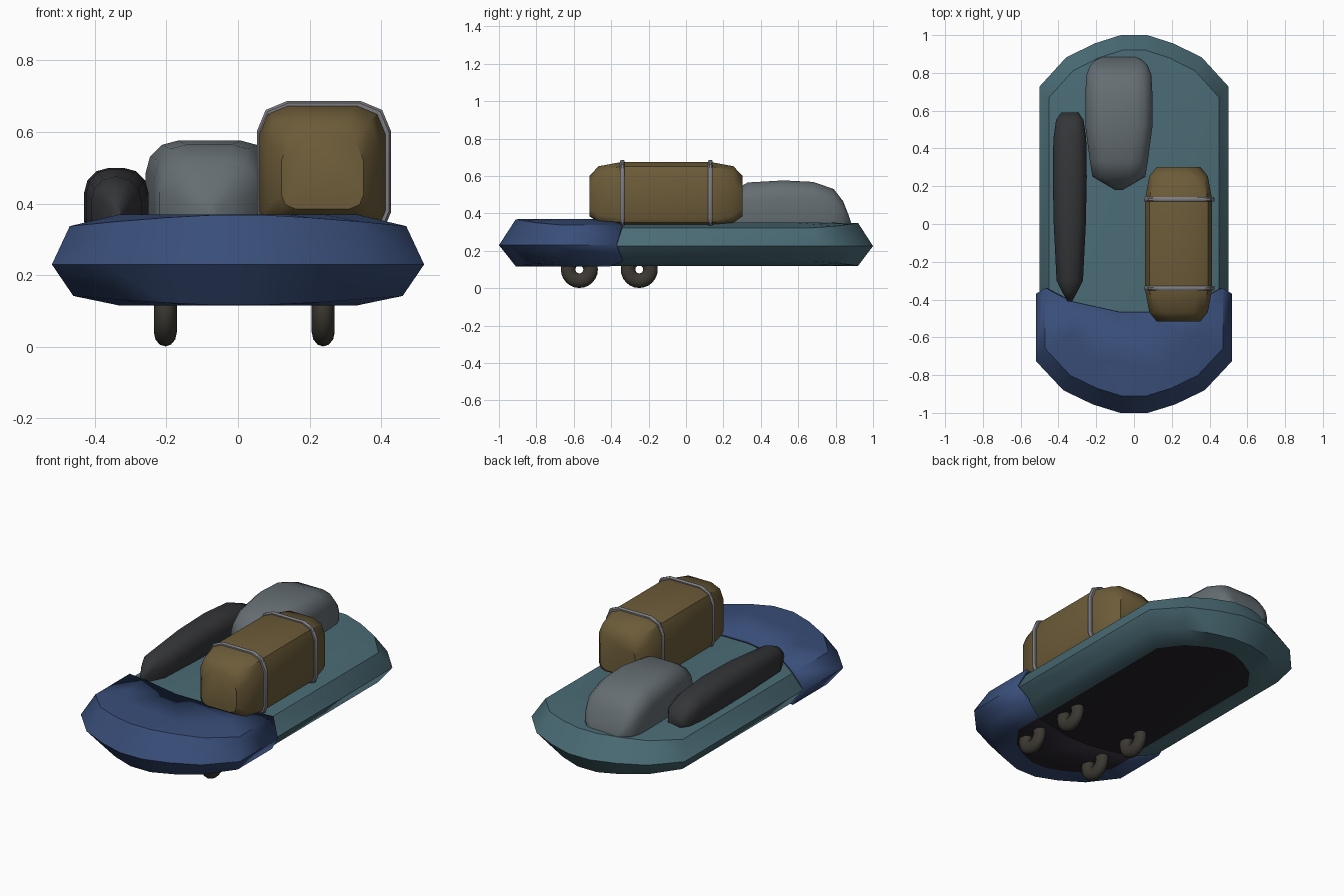
import bpy, bmesh, math

if "Cube" in bpy.data.objects:
    bpy.data.objects.remove(bpy.data.objects["Cube"])


def material(name, rgb):
    m = bpy.data.materials.new(name)
    m.diffuse_color = (*rgb, 1)
    m.use_nodes = True
    m.node_tree.nodes["Principled BSDF"].inputs["Base Color"].default_value = m.diffuse_color
    return m


TEAL = material("teal", (0.07, 0.15, 0.18))
NAVY = material("navy", (0.04, 0.075, 0.19))
TAN = material("tan", (0.15, 0.105, 0.04))
GREY = material("grey", (0.13, 0.155, 0.17))
DARK = material("charcoal", (0.035, 0.036, 0.04))
STRAP = material("strap_grey", (0.2, 0.2, 0.22))
TYRE = material("tyre", (0.045, 0.04, 0.032))
FLOOR = material("underside", (0.018, 0.015, 0.022))


def finish(name, bm, mats, angle=40):
    bmesh.ops.remove_doubles(bm, verts=bm.verts, dist=1e-5)
    bmesh.ops.recalc_face_normals(bm, faces=bm.faces)
    me = bpy.data.meshes.new(name)
    bm.to_mesh(me)
    bm.free()
    for m in mats:
        me.materials.append(m)
    ob = bpy.data.objects.new(name, me)
    bpy.context.collection.objects.link(ob)
    bpy.ops.object.select_all(action='DESELECT')
    ob.select_set(True)
    bpy.context.view_layer.objects.active = ob
    bpy.ops.object.shade_smooth_by_angle(angle=math.radians(angle))
    return ob


def skin(bm, rings, closed=True):
    """Bridge point rings with quads and return the vertex rings."""
    vr = [[bm.verts.new(p) for p in r] for r in rings]
    n = len(vr[0])
    for a, b in zip(vr, vr[1:]):
        for i in range(n if closed else n - 1):
            j = (i + 1) % n
            bm.faces.new((a[i], a[j], b[j], b[i]))
    return vr


# Rounded end of the hull outline, as fractions of half width / half length
CORNER = [(1, 0.725), (0.72, 0.88), (0.42, 0.955), (0.14, 1)]
FRONT = [(x, -y) for x, y in CORNER] + [(-x, -y) for x, y in reversed(CORNER)]
BACK = [(-x, -y) for x, y in FRONT]


def hull_ring(outline, hx, hy, z_side, z_end, dy=0):
    return [(x * hx, y * hy + dy, z_end + (z_side - z_end) * abs(x) ** 1.5)
            for x, y in outline]


# Teal hull with a dark flat underside
bm = bmesh.new()
rings = [hull_ring(FRONT + BACK, *s, dy=0.01) for s in (
    (0.32, 0.78, 0.118, 0.118), (0.445, 0.91, 0.145, 0.118),
    (0.50, 0.99, 0.225, 0.225), (0.45, 0.91, 0.322, 0.35),
    (0.32, 0.78, 0.35, 0.35))]
v = skin(bm, rings)
bm.faces.new(v[0]).material_index = 1
bm.faces.new(v[-1])
finish("hull", bm, [TEAL, FLOOR])

# Navy front cover wrapped round the hull, with a scooped back edge
bm = bmesh.new()
rings = []
for hx, hy, zs, ze, yb in (
        (0.33, 0.80, 0.115, 0.115, -0.41), (0.46, 0.91, 0.142, 0.115, -0.34),
        (0.52, 1.00, 0.23, 0.23, -0.37), (0.47, 0.91, 0.337, 0.37, -0.34),
        (0.33, 0.80, 0.37, 0.37, -0.41)):
    rings.append([(hx, yb, zs)] + hull_ring(FRONT, hx, hy, zs, ze) + [(-hx, yb, zs)])
v = skin(bm, rings, closed=False)
for k, z in ((0, 0.115), (-1, 0.37)):
    scoop = [bm.verts.new((x, -0.465, z)) for x in (-0.08, 0.08)]
    f = bm.faces.new(v[k] + scoop)
    f.material_index = 1 if k == 0 else 0
cover = finish("front_cover", bm, [NAVY, FLOOR])
mod = cover.modifiers.new("thickness", 'SOLIDIFY')
mod.thickness = 0.015
mod.offset = -1


def section(cx, y, hw, z0, z1, rt, rb, n):
    """Rounded rectangle in the xz plane; separate top and bottom radii."""
    pts = []
    for sx, sz, a0 in ((1, 1, 0), (-1, 1, 90), (-1, -1, 180), (1, -1, 270)):
        r = min(rt if sz > 0 else rb, hw * 0.97, (z1 - z0) * 0.49)
        for i in range(n + 1):
            a = math.radians(a0 + 90 * i / n)
            pts.append((cx + sx * (hw - r) + r * math.cos(a), y,
                        (z1 - r if sz > 0 else z0 + r) + r * math.sin(a)))
    return pts


def loft(name, cx, stations, mat, rt, rb, n=2, angle=40):
    bm = bmesh.new()
    v = skin(bm, [section(cx, y, hw, z0, z1, rt, rb, n) for y, hw, z0, z1 in stations])
    bm.faces.new(v[0])
    bm.faces.new(v[-1])
    return finish(name, bm, [mat], angle)


# Tan trunk with two straps
half = [(0.41, 0.115, 0.385, 0.60), (0.36, 0.155, 0.35, 0.652), (0.235, 0.178, 0.34, 0.675)]
stations = [(-0.107 - d, *s) for d, *s in half] + [(-0.107 + d, *s) for d, *s in reversed(half)]
loft("trunk", 0.236, stations, TAN, 0.08, 0.04)
for i, y in enumerate((-0.34, 0.13)):
    loft(f"trunk_strap_{i + 1}", 0.24,
         [(y - 0.012, 0.182, 0.336, 0.681), (y - 0.005, 0.187, 0.332, 0.686),
          (y + 0.005, 0.187, 0.332, 0.686), (y + 0.012, 0.182, 0.336, 0.681)],
         STRAP, 0.083, 0.043)

# Soft grey bundle at the back
B = 0.34
loft("grey_bundle", -0.08,
     [(0.18, 0.02, B, 0.40), (0.25, 0.14, B, 0.52), (0.33, 0.153, B, 0.565),
      (0.52, 0.178, B, 0.576), (0.68, 0.178, B, 0.568), (0.79, 0.172, B, 0.53),
      (0.84, 0.152, B, 0.465), (0.87, 0.12, B, 0.39), (0.885, 0.085, B, 0.345)],
     GREY, 0.09, 0.01, n=3, angle=60)

# Long charcoal roll on the left
loft("long_roll", -0.34,
     [(-0.41, 0.012, B, 0.40), (-0.36, 0.04, B, 0.45), (-0.30, 0.07, B, 0.475),
      (0.0, 0.085, B, 0.497), (0.25, 0.09, B, 0.50), (0.45, 0.087, B, 0.485),
      (0.55, 0.073, B, 0.445), (0.59, 0.045, B, 0.39)],
     DARK, 0.07, 0.01, n=3, angle=60)

# Four ring-shaped wheels
for x, side in ((-0.203, "left"), (0.238, "right")):
    for y, end in ((-0.57, "front"), (-0.25, "rear")):
        bpy.ops.mesh.primitive_torus_add(
            major_segments=24, minor_segments=12, major_radius=0.06,
            minor_radius=0.039, location=(x, y, 0.1), rotation=(0, math.pi / 2, 0))
        w = bpy.context.object
        w.name = f"{end}_{side}_wheel"
        w.scale = (1, 1, 0.82)
        w.data.materials.append(TYRE)
        bpy.ops.object.shade_smooth()
